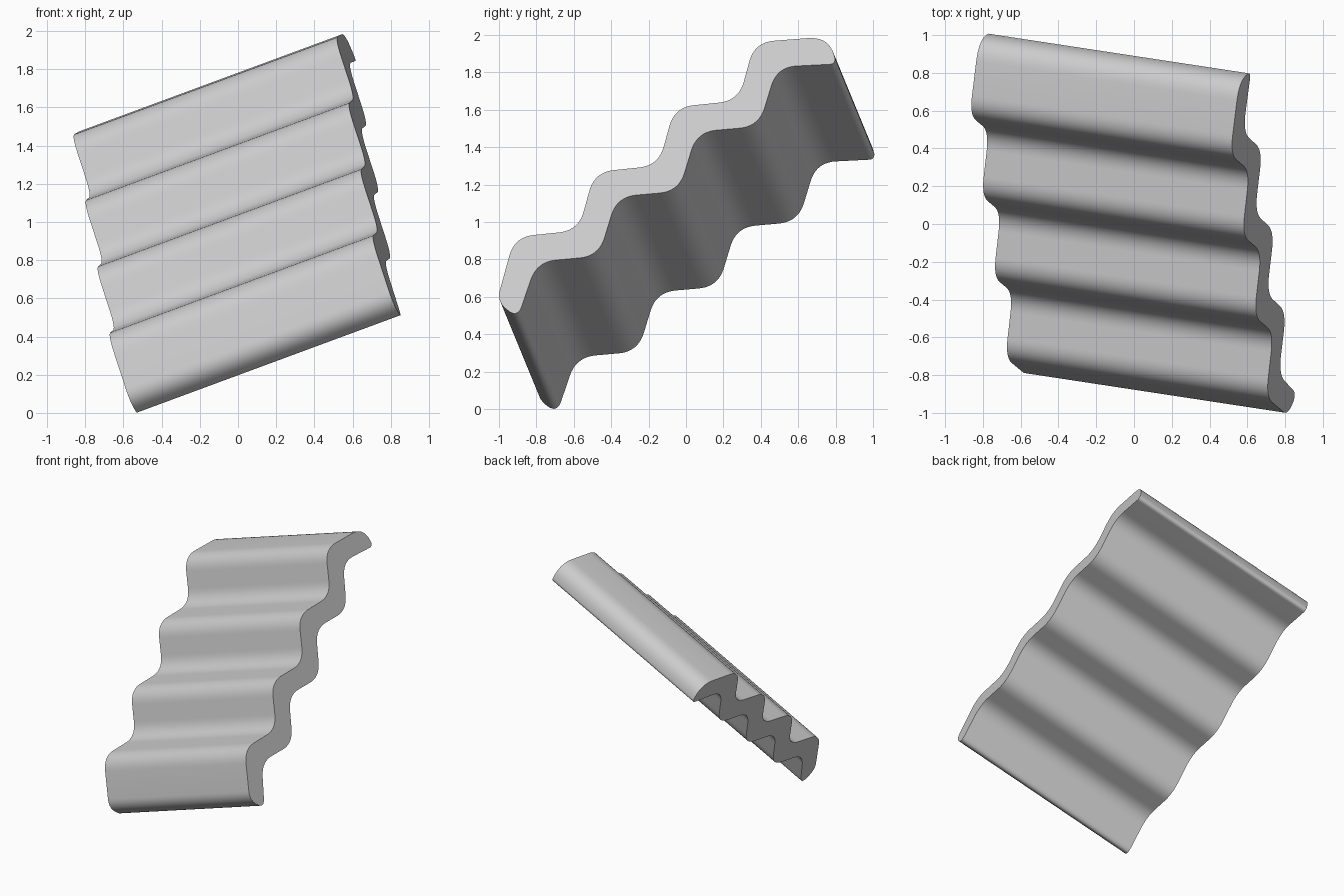
import bpy, bmesh
from mathutils import Vector

if "Cube" in bpy.data.objects:
    bpy.data.objects.remove(bpy.data.objects["Cube"])

AXIS = Vector((1.38, -0.21, 0.51))      # extrusion direction and length
STEP = Vector((0.428, 0.347))           # offset from one corrugation to the next


def corner(y, z, t=0.105, k=0):
    return Vector((y, z)) + STEP * k, t


# Corrugated outline of the end cap, projected on the side plane
corners = []
for k in range(4):                       # upper surface, going up
    corners.append(corner(-0.917, 0.920, k=k))
    if k < 3:
        corners.append(corner(-0.575, 0.955, k=k))
corners.append(corner(0.775, 1.993, 0.125))   # rounded top end
corners.append(corner(0.802, 1.845, 0.035))
for k in range(4):                       # lower surface, going down
    corners.append(corner(0.487, 1.829, k=-k))
    if k < 3:
        corners.append(corner(0.390, 1.511, k=-k))
corners.append(corner(-0.900, 0.485, 0.07))   # rounded bottom end
corners.append(corner(-1.012, 0.575, 0.065))


def rounded(items, steps=10):
    out = []
    for i, (c, t) in enumerate(items):
        a = c + (items[i - 1][0] - c).normalized() * t
        b = c + (items[(i + 1) % len(items)][0] - c).normalized() * t
        for s in range(steps + 1):
            u = s / steps
            out.append(a * (1 - u) ** 2 + c * 2 * u * (1 - u) + b * u * u)
    return out


def on_cap(p):
    # cap plane is square to the extrusion axis
    x = 0.85 - (AXIS.y * (p.x + 0.92) + AXIS.z * (p.y - 0.51)) / AXIS.x
    return Vector((x, p.x, p.y))


# Corrugated sheet
bm = bmesh.new()
right = [bm.verts.new(on_cap(p)) for p in rounded(corners)]
left = [bm.verts.new(v.co - AXIS) for v in right]
n = len(right)
for i in range(n):
    j = (i + 1) % n
    bm.faces.new((right[i], right[j], left[j], left[i]))
bm.faces.new(right)
bm.faces.new(left[::-1])
bmesh.ops.recalc_face_normals(bm, faces=bm.faces)

mesh = bpy.data.meshes.new("corrugated_sheet")
bm.to_mesh(mesh)
bm.free()
sheet = bpy.data.objects.new("corrugated_sheet", mesh)
bpy.context.collection.objects.link(sheet)

grey = bpy.data.materials.new("light grey")
grey.diffuse_color = (0.6, 0.6, 0.6, 1)
grey.use_nodes = True
grey.node_tree.nodes["Principled BSDF"].inputs["Base Color"].default_value = grey.diffuse_color
mesh.materials.append(grey)

bpy.context.view_layer.objects.active = sheet
sheet.select_set(True)
bpy.ops.object.shade_smooth_by_angle()
